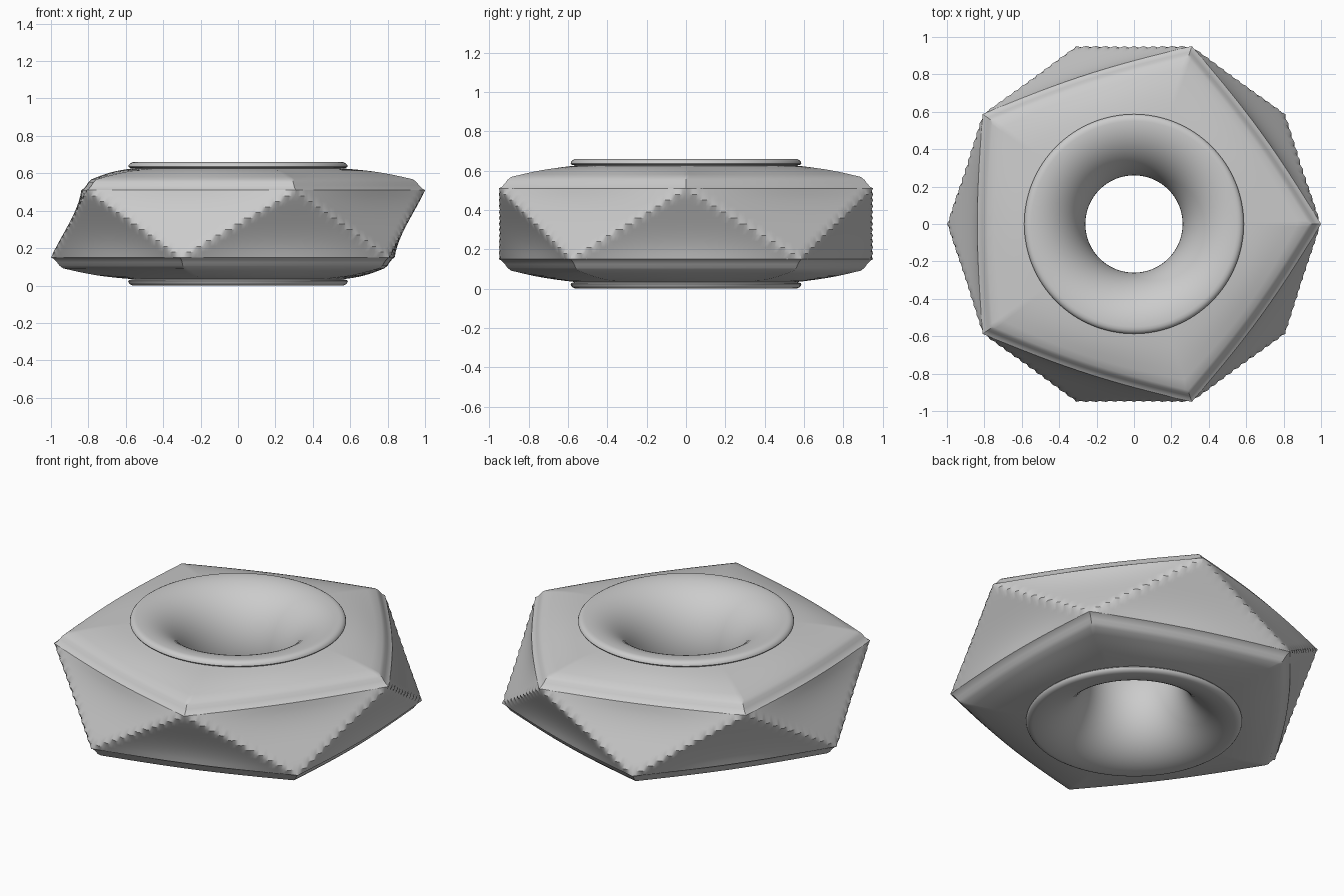
import bpy, bmesh
from math import sin, cos, pi, radians

if "Cube" in bpy.data.objects:
    bpy.data.objects.remove(bpy.data.objects["Cube"])

H = 0.66          # total height
N = 360           # samples around


def loft(name, rings, closed=False, angle=30):
    """Skin a stack of rings (each a list of N points)."""
    bm = bmesh.new()
    vs = [[bm.verts.new(p) for p in ring] for ring in rings]
    pairs = list(zip(vs, vs[1:]))
    if closed:
        pairs.append((vs[-1], vs[0]))
    for a, b in pairs:
        n = len(a)
        for i in range(n):
            j = (i + 1) % n
            bm.faces.new((a[i], a[j], b[j], b[i]))
    bmesh.ops.recalc_face_normals(bm, faces=bm.faces)
    me = bpy.data.meshes.new(name)
    bm.to_mesh(me)
    bm.free()
    ob = bpy.data.objects.new(name, me)
    bpy.context.collection.objects.link(ob)
    bpy.context.view_layer.objects.active = ob
    ob.select_set(True)
    bpy.ops.object.shade_smooth_by_angle(angle=radians(angle))
    ob.select_set(False)
    return ob


def antiprism_radius(a, t):
    """Polar radius of a twisted pentagon block, t = 0 bottom .. 1 top."""
    ap = cos(pi / 5)
    d_top, d_bot = 1 + (ap - 1) * t, ap + (1 - ap) * t
    r = 9
    for k in range(10):
        c = cos(a - k * pi / 5)
        if c > 0.1:
            r = min(r, (d_top if k % 2 else d_bot) / c)
    bow = 0.15 * (2 * t - 1) ** 2      # edges bulge a little near the rims
    return r + (1 - r) * bow


def ring(radius, z):
    return [(radius(2 * pi * i / N) * cos(2 * pi * i / N),
             radius(2 * pi * i / N) * sin(2 * pi * i / N), z) for i in range(N)]


# Domed cap: rounded rim, then a blend from pentagon to circle
def cap(t):
    rings = []
    for s, z in ((0.985, 0.518), (0.968, 0.535), (0.955, 0.553), (0.935, 0.568)):
        rings.append((lambda a, s=s: s * antiprism_radius(a, t), z))
    for k in range(1, 7):
        s = k / 6
        rings.append((lambda a, s=s: 0.935 * antiprism_radius(a, t) * (1 - s) + 0.572 * s,
                      0.568 + 0.057 * s + 0.009 * sin(pi * s)))
    return rings


# Faceted body
body = [ring(f, H - z) for f, z in reversed(cap(0))]
for k in range(13):
    t = k / 12
    body.append(ring(lambda a, t=t: antiprism_radius(a, t), 0.15 + 0.36 * t))
body += [ring(f, z) for f, z in cap(1)]
loft("faceted_body", body)

# Flared core with a thin rolled lip at each end
half = [(0.55 - 0.29 * cos(k * pi / 32), 0.33 + 0.33 * sin(k * pi / 32)) for k in range(17)]
half += [(0.565, 0.659), (0.577, 0.653), (0.584, 0.645), (0.587, 0.637), (0.583, 0.631), (0.568, 0.627)]
profile = [(r, H - z) for r, z in reversed(half[1:])] + half
M = 128
loft("flared_core", [[(r * cos(2 * pi * i / M), r * sin(2 * pi * i / M), z) for i in range(M)]
                     for r, z in profile], closed=True, angle=40)
